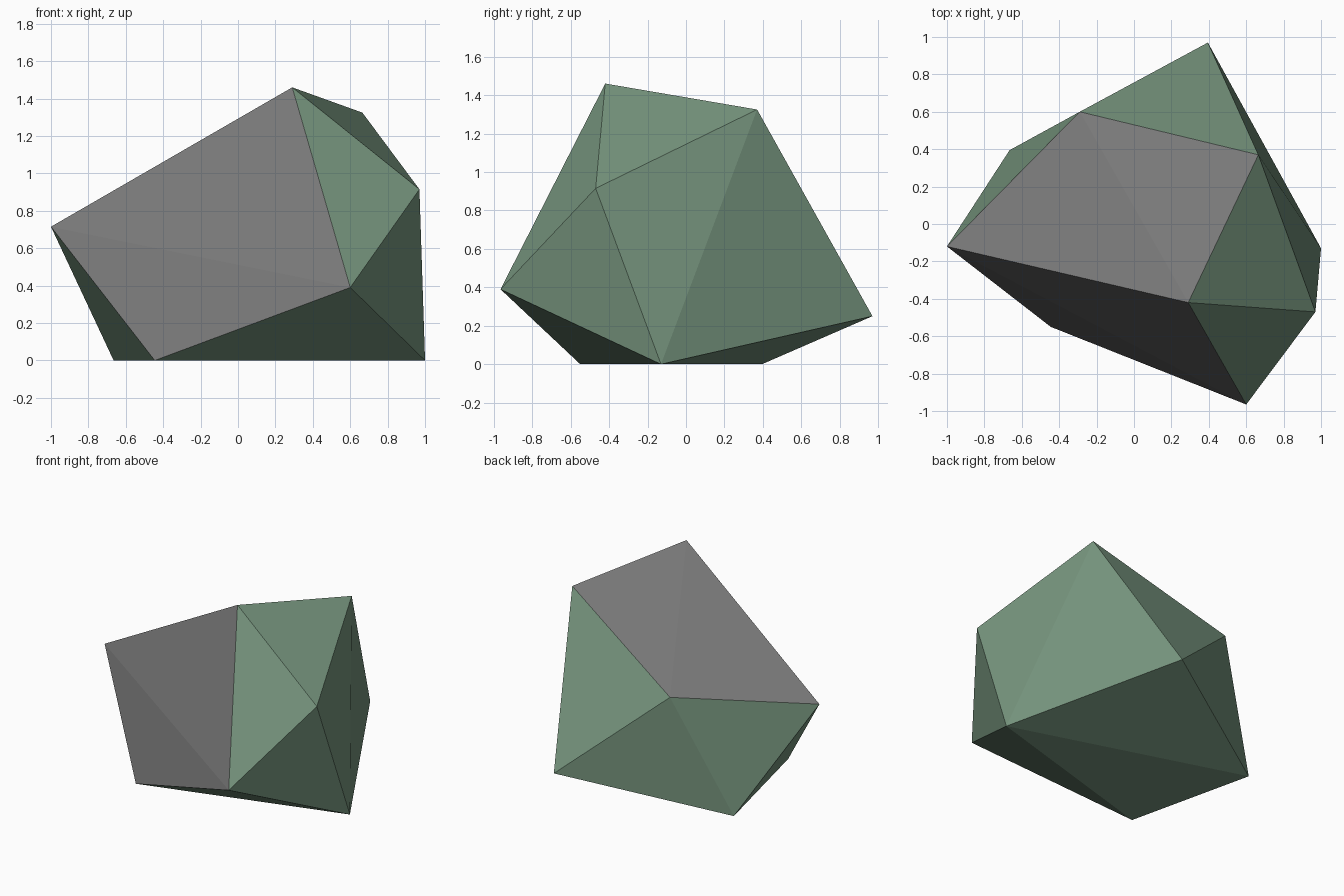
import bpy, bmesh
from mathutils import Vector

if "Cube" in bpy.data.objects:
    bpy.data.objects.remove(bpy.data.objects["Cube"])


def material(name, rgb):
    m = bpy.data.materials.new(name)
    m.diffuse_color = (*rgb, 1.0)
    m.use_nodes = True
    m.node_tree.nodes["Principled BSDF"].inputs["Base Color"].default_value = m.diffuse_color
    return m


# Rock: convex hull around ten corner points
corners = [
    (-1.0, -0.12, 0.715), (0.29, -0.42, 1.46), (0.665, 0.37, 1.325),
    (-0.29, 0.60, 0.85), (0.395, 0.97, 0.25), (-0.665, 0.395, 0.0),
    (-0.445, -0.55, 0.0), (0.60, -0.965, 0.39), (0.97, -0.47, 0.915),
    (1.0, -0.13, 0.0),
]
bm = bmesh.new()
for c in corners:
    bm.verts.new(c)
bmesh.ops.convex_hull(bm, input=bm.verts[:])
bmesh.ops.recalc_face_normals(bm, faces=bm.faces[:])
bm.normal_update()

# Bare stone faces the upper left front, moss covers the rest
bare_side = Vector((-0.6, -0.4, 0.65))
for f in bm.faces:
    f.smooth = False
    f.material_index = 0 if f.normal.dot(bare_side) > 0.55 else 1

mesh = bpy.data.meshes.new("rock")
bm.to_mesh(mesh)
bm.free()
mesh.materials.append(material("stone grey", (0.195, 0.195, 0.195)))
mesh.materials.append(material("moss green", (0.18, 0.296, 0.205)))
rock = bpy.data.objects.new("rock", mesh)
bpy.context.collection.objects.link(rock)
